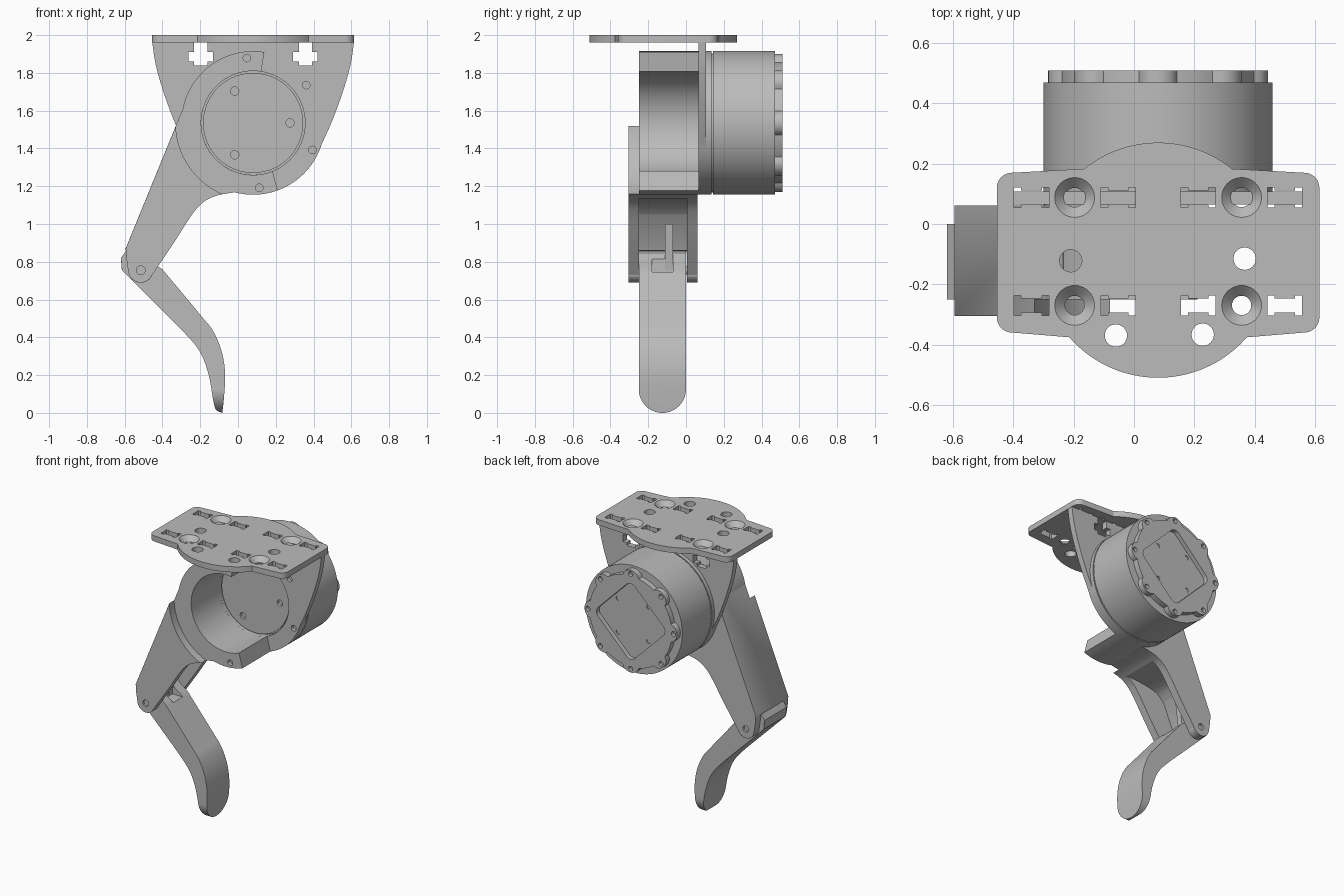
import bpy, bmesh
from math import sin, cos, radians
from mathutils import Vector

cube = bpy.data.objects.get("Cube")
if cube:
    bpy.data.objects.remove(cube, do_unlink=True)

grey = bpy.data.materials.new("grey")
grey.use_nodes = True
grey.diffuse_color = (0.5, 0.5, 0.5, 1)
grey.node_tree.nodes["Principled BSDF"].inputs["Base Color"].default_value = (0.5, 0.5, 0.5, 1)

CX, CZ, R = 0.08, 1.535, 0.38      # motor axis and outer radius
AXES = {"X": lambda u, v, t: (t, u, v),
        "Y": lambda u, v, t: (u, t, v),
        "Z": lambda u, v, t: (u, v, t)}


def arc(cx, cy, r, a0=0, a1=360, n=64):
    """Points on an arc; a full turn leaves out the repeated end."""
    last = n if abs(a1 - a0) == 360 else n + 1
    angles = [radians(a0 + (a1 - a0) * i / n) for i in range(last)]
    return [(cx + r * cos(a), cy + r * sin(a)) for a in angles]


def rect(cx, cy, w, h):
    return [(cx + sx * w / 2, cy + sy * h / 2) for sx, sy in ((-1, -1), (1, -1), (1, 1), (-1, 1))]


def smooth(points, steps=6):
    """Catmull-Rom curve through the points."""
    p = [Vector(q) for q in [points[0]] + points + [points[-1]]]
    out = []
    for a, b, c, d in zip(p, p[1:], p[2:], p[3:]):
        for i in range(steps):
            t = i / steps
            out.append(tuple(0.5 * (2 * b + (c - a) * t + (2 * a - 5 * b + 4 * c - d) * t * t
                                    + (3 * b - a - 3 * c + d) * t ** 3)))
    return out + [points[-1]]


def finish(bm, name):
    bmesh.ops.recalc_face_normals(bm, faces=bm.faces)
    mesh = bpy.data.meshes.new(name)
    bm.to_mesh(mesh)
    bm.free()
    mesh.materials.append(grey)
    obj = bpy.data.objects.new(name, mesh)
    bpy.context.collection.objects.link(obj)
    return obj


def prism(name, outline, lo, hi, axis="Y", chamfer=0, where=None):
    """Extrude an outline from lo to hi, chamfering the rim edges chosen by a rule."""
    bm = bmesh.new()
    ends = [[bm.verts.new(AXES[axis](u, v, t)) for u, v in outline] for t in (lo, hi)]
    caps = [bm.faces.new(e) for e in ends]
    n = len(outline)
    for i in range(n):
        j = (i + 1) % n
        bm.faces.new((ends[0][i], ends[0][j], ends[1][j], ends[1][i]))
    if chamfer:
        rim = [e for f in caps for e in f.edges
               if where((e.verts[0].co + e.verts[1].co) / 2)]
        bmesh.ops.bevel(bm, geom=rim, offset=chamfer, segments=1, affect="EDGES", clamp_overlap=True)
    return finish(bm, name)


def cone(name, x, y, z0, z1, r0, r1):
    bm = bmesh.new()
    bmesh.ops.create_cone(bm, cap_ends=True, segments=40, radius1=r0, radius2=r1, depth=z1 - z0)
    bmesh.ops.translate(bm, verts=bm.verts, vec=(x, y, (z0 + z1) / 2))
    return finish(bm, name)


def boolean(obj, tool, operation="DIFFERENCE"):
    mod = obj.modifiers.new("cut", "BOOLEAN")
    mod.operation, mod.solver, mod.object = operation, "EXACT", tool
    bpy.context.view_layer.objects.active = obj
    bpy.ops.object.modifier_apply(modifier=mod.name)
    bpy.data.objects.remove(tool, do_unlink=True)


def cut(obj, outline, lo, hi, axis="Y"):
    boolean(obj, prism("cutter", outline, lo, hi, axis))


def ring_points(r, start, count):
    return arc(CX, CZ, r, start, start + 360, count)


BOLTS = ring_points(0.345, 35.5, 6)

# Mounting plate: rounded rectangle with a round bulge front and back
outline = (arc(0.565, 0.12, 0.05, 0, 90, 8) + arc(CX, -0.12, 0.39, 51, 129, 40)
           + arc(-0.405, 0.12, 0.05, 90, 180, 8) + arc(-0.405, -0.31, 0.05, 180, 270, 8)
           + arc(CX, -0.12, 0.39, 221, 319, 40) + arc(0.565, -0.31, 0.05, 270, 360, 8))
plate = prism("mounting_plate", outline, 1.96, 2.0, "Z")
for y in (0.088, -0.27):
    for x in (-0.197, 0.357):
        cut(plate, arc(x, y, 0.032, n=32), 1.9, 2.1, "Z")
        boolean(plate, cone("cutter", x, y, 1.965, 2.001, 0.032, 0.067))
    for x in (-0.34, -0.052, 0.213, 0.5):
        cut(plate, rect(x, y, 0.11, 0.046), 1.9, 2.1, "Z")
        for side in (-1, 1):
            cut(plate, rect(x + side * 0.046, y, 0.023, 0.066), 1.9, 2.1, "Z")
for x, y in ((-0.21, -0.122), (0.367, -0.115), (-0.06, -0.37), (0.228, -0.367)):
    cut(plate, arc(x, y, 0.037, n=32), 1.9, 2.1, "Z")

# Hanging bracket that carries the motor
flank = smooth([(0.535, 1.97), (0.515, 1.84), (0.475, 1.7), (0.42, 1.55), (0.36, 1.415)])
outline = ([(CX + u, v) for u, v in flank] + arc(CX, CZ, R, -22, -158, 48)
           + [(CX - u, v) for u, v in reversed(flank)])
bracket = prism("motor_bracket", outline, 0.065, 0.107)
cut(bracket, arc(CX, CZ, 0.275), 0, 0.2)
for x in (-0.197, 0.357):
    cut(bracket, rect(x, 1.885, 0.13, 0.05), 0, 0.2)
    cut(bracket, rect(x, 1.9, 0.07, 0.12), 0, 0.2)
for x, z in BOLTS:
    cut(bracket, arc(x, z, 0.02, n=20), 0, 0.09)

# Motor: body, thin seam, and recessed front face
motor = prism("motor_body", arc(CX, CZ, R, n=96), 0.143, 0.47)
flange = prism("motor_flange", arc(CX, CZ, R, n=96), 0.105, 0.135)
seam = prism("motor_seam", arc(CX, CZ, R - 0.012, n=96), 0.13, 0.148)
face = prism("motor_face", arc(CX, CZ, 0.265), 0.08, 0.12)
for x, z in ring_points(0.195, 0, 3):
    cut(face, arc(x, z, 0.022, n=20), 0, 0.1)

# Rear cover with eight bolt lobes and a diamond-shaped recess
lobes = []
for i in range(160):
    a = radians(i * 2.25)
    r = 0.325 + 0.04 * max(0, cos(8 * a)) ** 0.6
    lobes.append((CX + r * cos(a), CZ + r * sin(a)))
cover = prism("rear_cover", lobes, 0.465, 0.51)
diamond = []
for i in range(4):
    a = radians(90 * i)
    diamond += arc(CX + 0.225 * cos(a), CZ + 0.225 * sin(a), 0.045, 90 * i - 45, 90 * i + 45, 8)
cut(cover, diamond, 0.478, 0.6)
for x, z in ring_points(0.338, 0, 8):
    cut(cover, arc(x, z, 0.017, n=20), 0.485, 0.6)
for x, z in ring_points(0.17, 45, 4):
    cut(cover, arc(x, z, 0.017, n=20), 0.472, 0.6)

# Open clamp ring of the hip
clamp = prism("hip_ring", arc(CX, CZ, R, 81, 290, 72) + arc(CX, CZ, 0.275, 292, 81, 72), -0.25, 0.065)
for x, z in BOLTS[1:5]:
    cut(clamp, arc(x, z, 0.02, n=20), -0.3, -0.22)

# Upper leg: tapered channel with two knee prongs
under = smooth([(-0.455, 0.73), (-0.34, 0.9), (-0.25, 1.04), (-0.19, 1.11), (-0.12, 1.148), (-0.02, 1.168)])
outline = ([(-0.235, 1.75), (-0.595, 0.87), (-0.59, 0.81)] + arc(-0.515, 0.755, 0.066, 190, 335, 14)
           + under + [(0.0, 1.3), (-0.15, 1.65)])
upper = prism("upper_leg", outline, -0.305, 0.062, "Y", 0.028,
              lambda c: c.z < 1.145 or c.x + 0.235 < (c.z - 1.75) * 0.4)
cut(upper, arc(CX, CZ, 0.41, n=96), -0.4, -0.25)
cut(upper, arc(CX, CZ, 0.29, n=96), -0.4, 0.2)
channel = ([(-0.66, 0.85), (-0.54, 0.86)]
           + smooth([(-0.46, 1.05), (-0.4, 1.1), (-0.3, 1.125), (-0.18, 1.135), (-0.05, 1.135)])
           + [(-0.05, 0.6), (-0.66, 0.6)])
boolean(upper, prism("cutter", channel, -0.25, 0.005, "Y", 0.035, lambda c: c.z > 1.06 and c.x < -0.06))
for lo, hi in ((-0.4, -0.29), (0.045, 0.1)):
    cut(upper, arc(-0.515, 0.755, 0.023, n=20), lo, hi)

# Lower leg: curved shin that ends in a rounded toe
shin = smooth([(-0.615, 0.755), (-0.45, 0.59), (-0.28, 0.42), (-0.2, 0.32), (-0.155, 0.2), (-0.13, 0.06),
               (-0.115, 0.015), (-0.083, 0.0)])
calf = smooth([(-0.076, 0.06), (-0.068, 0.2), (-0.085, 0.32), (-0.13, 0.43), (-0.2, 0.52), (-0.4, 0.76)])
outline = shin + calf + [(-0.44, 0.785), (-0.5, 0.842), (-0.59, 0.862), (-0.62, 0.82)]
lower = prism("lower_leg", outline, -0.25, 0.0, "Y", 0.024,
              lambda c: c.x < -0.1 and c.x + c.z < 0.235 and (c.z > 0.32 or c.x < -0.12))
toe = arc(-0.125, 0.125, 0.125, 180, 360, 32) + [(0, 1), (-0.25, 1)]
boolean(lower, prism("cutter", toe, -1, 1, "X"), "INTERSECT")
cut(lower, rect(-0.42, 0.8, 0.1, 0.11), -0.18, -0.07)

# Stop rib inside the knee and the knee pin
prism("knee_rib", [(-0.56, 0.84), (-0.47, 1.0), (-0.44, 1.0), (-0.47, 0.76), (-0.54, 0.76)], -0.11, -0.07)
prism("knee_pin", arc(-0.515, 0.755, 0.022, n=20), -0.285, 0.04)

# Smooth curved faces, keep edges sharp
bpy.ops.object.select_all(action="DESELECT")
for obj in bpy.context.scene.objects:
    if obj.type == "MESH":
        obj.select_set(True)
        bpy.context.view_layer.objects.active = obj
bpy.ops.object.shade_smooth_by_angle(angle=radians(30))
